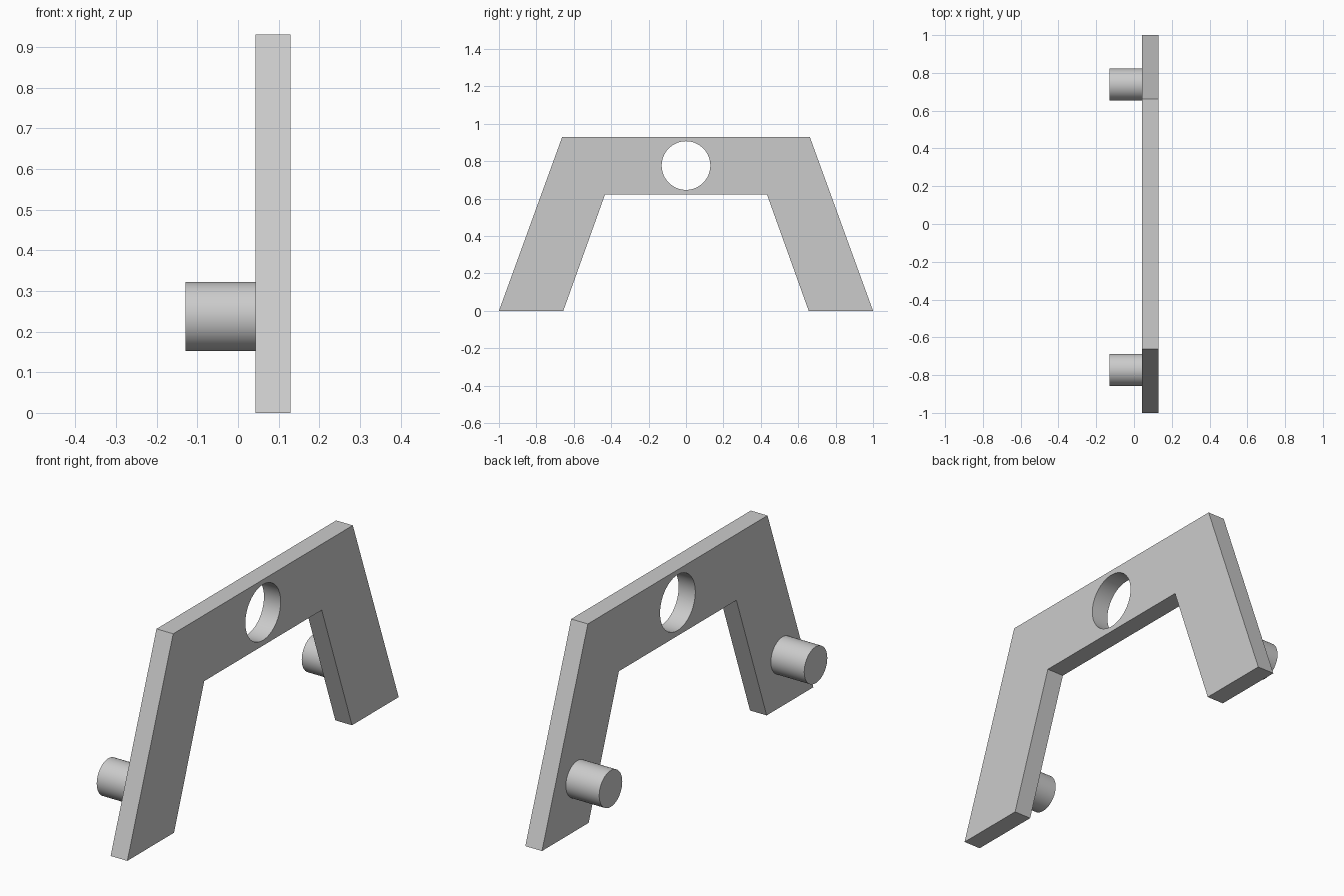
import bpy
import bmesh
import math

cube = bpy.data.objects.get("Cube")
if cube:
    bpy.data.objects.remove(cube, do_unlink=True)

# Single flat colour
grey = bpy.data.materials.new("light_grey")
grey.use_nodes = True
COLOR = (0.6, 0.6, 0.6, 1)
grey.diffuse_color = COLOR
grey.node_tree.nodes["Principled BSDF"].inputs["Base Color"].default_value = COLOR

PLATE_BACK, PLATE_FRONT = 0.043, 0.129
PEG_END = -0.129


def cylinder_x(name, radius, x0, x1, y, z):
    """Round bar lying along x, from x0 to x1."""
    bpy.ops.mesh.primitive_cylinder_add(
        vertices=64, radius=radius, depth=x1 - x0,
        location=((x0 + x1) / 2, y, z), rotation=(0, math.pi / 2, 0))
    obj = bpy.context.object
    obj.name = name
    obj.data.materials.append(grey)
    return obj


def smooth(obj):
    bpy.ops.object.select_all(action="DESELECT")
    obj.select_set(True)
    bpy.context.view_layer.objects.active = obj
    bpy.ops.object.shade_smooth_by_angle(angle=math.radians(30))


# Arch plate: half outline mirrored across y, extruded along x
half = [(0.433, 0.622), (0.656, 0), (1, 0), (0.662, 0.93)]
outline = half + [(-y, z) for y, z in reversed(half)]
bm = bmesh.new()
face = bm.faces.new([bm.verts.new((PLATE_BACK, y, z)) for y, z in outline])
extruded = bmesh.ops.extrude_face_region(bm, geom=[face])["geom"]
bmesh.ops.translate(bm, vec=(PLATE_FRONT - PLATE_BACK, 0, 0),
                    verts=[g for g in extruded if isinstance(g, bmesh.types.BMVert)])
bmesh.ops.recalc_face_normals(bm, faces=bm.faces)
mesh = bpy.data.meshes.new("arch_plate")
bm.to_mesh(mesh)
bm.free()
mesh.materials.append(grey)
plate = bpy.data.objects.new("arch_plate", mesh)
bpy.context.collection.objects.link(plate)

# Round hole through the crossbar
cutter = cylinder_x("hole_cutter", 0.13, PLATE_BACK - 0.1, PLATE_FRONT + 0.1, 0, 0.777)
cutter.hide_render = True
cut = plate.modifiers.new("hole", "BOOLEAN")
cut.operation = "DIFFERENCE"
cut.solver = "EXACT"
cut.object = cutter
bpy.context.view_layer.objects.active = plate
bpy.ops.object.modifier_apply(modifier=cut.name)
bpy.data.objects.remove(cutter, do_unlink=True)
smooth(plate)

# One peg on each leg
for name, y in (("front_peg", -0.772), ("back_peg", 0.739)):
    smooth(cylinder_x(name, 0.085, PEG_END, PLATE_BACK + 0.01, y, 0.237))
